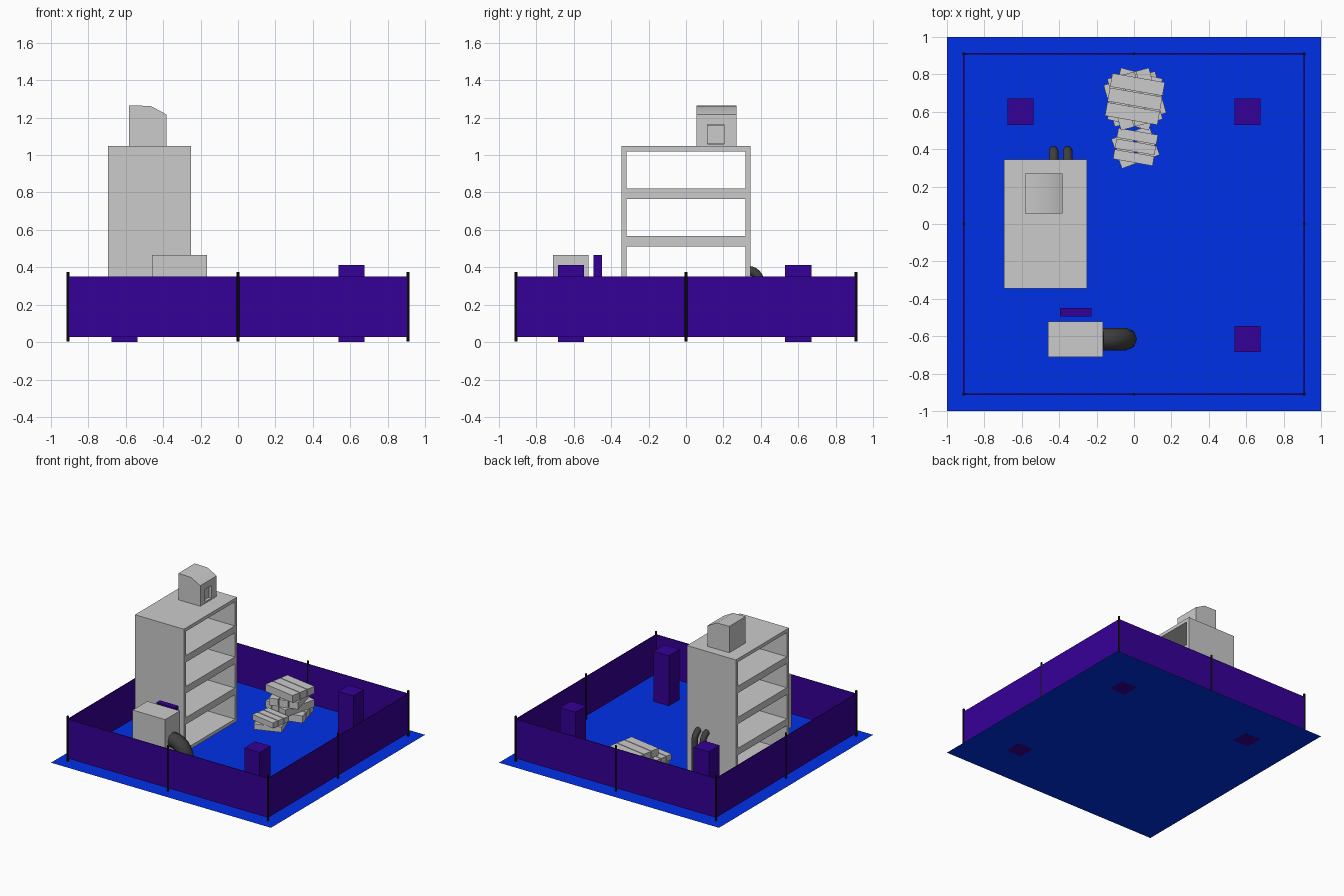
import bpy, bmesh
from math import sin, cos, pi, radians
from mathutils import Matrix, Vector

if "Cube" in bpy.data.objects:
    bpy.data.objects.remove(bpy.data.objects["Cube"])


def material(name, color):
    m = bpy.data.materials.new(name)
    m.diffuse_color = (*color, 1)
    m.use_nodes = True
    m.node_tree.nodes["Principled BSDF"].inputs["Base Color"].default_value = m.diffuse_color
    return m


BLUE = material("blue", (0.0, 0.03, 0.80))
PURPLE = material("purple", (0.036, 0.0, 0.31))
BLACK = material("black", (0.006, 0.006, 0.006))
RUBBER = material("rubber", (0.05, 0.05, 0.05))
GREY = material("mid_grey", (0.57, 0.57, 0.57))
FLOOR = 0.03


def finish(name, bm, mat=None):
    bmesh.ops.recalc_face_normals(bm, faces=bm.faces)
    me = bpy.data.meshes.new(name)
    bm.to_mesh(me)
    bm.free()
    ob = bpy.data.objects.new(name, me)
    bpy.context.collection.objects.link(ob)
    if mat:
        me.materials.append(mat)
    return ob


def add_box(bm, lo, hi, rot=None):
    lo, hi = Vector(lo), Vector(hi)
    m = Matrix.Translation((lo + hi) / 2) @ Matrix.Diagonal((*(hi - lo), 1))
    bmesh.ops.create_cube(bm, size=1, matrix=(rot or Matrix()) @ m)


def box(name, lo, hi, mat=None):
    bm = bmesh.new()
    add_box(bm, lo, hi)
    return finish(name, bm, mat)


def tube(name, pts, radius):
    cu = bpy.data.curves.new(name, 'CURVE')
    cu.dimensions = '3D'
    cu.bevel_depth = radius
    cu.bevel_resolution = 2
    cu.use_fill_caps = True
    sp = cu.splines.new('POLY')
    sp.points.add(len(pts) - 1)
    for p, co in zip(sp.points, pts):
        p.co = (*co, 1)
    sp.use_smooth = True
    cu.materials.append(RUBBER)
    ob = bpy.data.objects.new(name, cu)
    bpy.context.collection.objects.link(ob)


def elbow(start, direction, reach, steps=6):
    # quarter bend from horizontal to straight down, then to the floor
    s, d = Vector(start), Vector(direction)
    pts = [s + d * reach * sin(a) - Vector((0, 0, reach * (1 - cos(a))))
           for a in (pi / 2 * i / steps for i in range(steps + 1))]
    end = pts[-1].copy()
    end.z = FLOOR
    return pts + [end]


def plank_stack(name, x, y, length, width, height, angles, count=3):
    # a few planks per layer, each layer turned
    bm = bmesh.new()
    gap = 0.006
    for i, ang in enumerate(angles):
        rot = Matrix.Translation((x, y, FLOOR + i * height)) @ Matrix.Rotation(radians(ang), 4, 'Z')
        for k in range(count):
            y0 = (k - count / 2) * (width + gap) + gap / 2
            add_box(bm, (-length / 2, y0, 0), (length / 2, y0 + width, height - 0.001), rot)
    finish(name, bm, GREY)


# ground sheet
bm = bmesh.new()
bmesh.ops.create_grid(bm, x_segments=1, y_segments=1, size=1,
                      matrix=Matrix.Translation((0, 0, 0.001)))
finish("ground_sheet", bm, BLUE)

# thin fence panels
F, H = 0.91, 0.003
for s, side in ((-1, "front"), (1, "back")):
    box(f"fence_{side}", (-F, s * F - H, 0.027), (F, s * F + H, 0.35), PURPLE)
for s, side in ((-1, "left"), (1, "right")):
    box(f"fence_{side}", (s * F - H, -F + H, 0.027), (s * F + H, F - H, 0.35), PURPLE)

# fence posts at corners and midpoints
bm = bmesh.new()
for x in (-F, 0, F):
    for y in (-F, 0, F):
        if x or y:
            bmesh.ops.create_cone(bm, cap_ends=True, segments=8, radius1=0.008, radius2=0.008,
                                  depth=0.373, matrix=Matrix.Translation((x, y, 0.1885)))
finish("fence_posts", bm, BLACK)

# three purple pillars
for i, (x, y) in enumerate([(-0.607, 0.6), (0.607, 0.6), (0.607, -0.615)]):
    box(f"pillar_{i + 1}", (x - 0.07, y - 0.07, 0), (x + 0.07, y + 0.07, 0.413), PURPLE)

# open shelving rack: two sides, bottom, three thick shelves, top
X0, X1, Y, T = -0.695, -0.25, 0.345, 0.028
bm = bmesh.new()
for s in (-1, 1):
    a, b = sorted((s * Y, s * (Y - T)))
    add_box(bm, (X0, a, FLOOR), (X1, b, 1.048))
for z0, z1 in [(FLOOR, 0.057), (0.256, 0.312), (0.511, 0.567), (0.766, 0.822), (1.02, 1.048)]:
    add_box(bm, (X0, -Y + T, z0), (X1, Y - T, z1))
finish("shelf_rack", bm)

# unit on the rack with a softly sloping roof
bm = bmesh.new()
profile = [(-0.582, 1.048), (-0.382, 1.048), (-0.382, 1.217), (-0.468, 1.263), (-0.582, 1.265)]
face = bm.faces.new([bm.verts.new((x, 0.056, z)) for x, z in profile])
geo = bmesh.ops.extrude_face_region(bm, geom=[face])["geom"]
bmesh.ops.translate(bm, vec=(0, 0.213, 0), verts=[g for g in geo if isinstance(g, bmesh.types.BMVert)])
unit = finish("top_unit", bm)
# recessed opening in its right side
cutter = box("opening_cutter", (-0.415, 0.115, 1.06), (-0.35, 0.203, 1.163))
mod = unit.modifiers.new("opening", 'BOOLEAN')
mod.object = cutter
mod.solver = 'EXACT'
bpy.context.view_layer.objects.active = unit
bpy.ops.object.modifier_apply(modifier="opening")
bpy.data.objects.remove(cutter)
unit.select_set(True)
bpy.ops.object.shade_smooth_by_angle(angle=radians(35))
box("opening_panel", (-0.42, 0.116, 1.061), (-0.405, 0.202, 1.162), GREY)

# floor machine, its hose and the panel behind it
box("machine_body", (-0.46, -0.71, FLOOR), (-0.165, -0.52, 0.467), GREY)
tube("machine_hose", elbow((-0.17, -0.615, 0.27), (1, 0, 0), 0.127), 0.06)
box("machine_panel", (-0.395, -0.495, FLOOR), (-0.228, -0.45, 0.465), PURPLE)

# two thin hoses behind the rack
for i, x in enumerate((-0.43, -0.355)):
    tube(f"rack_hose_{i + 1}", elbow((x, 0.33, 0.383), (0, 1, 0), 0.064), 0.025)

# plank stacks
plank_stack("large_plank_stack", 0.005, 0.668, 0.285, 0.073, 0.06, (15, 75, 105, -10))
plank_stack("small_plank_stack", 0.008, 0.412, 0.215, 0.052, 0.046, (20, -10))
